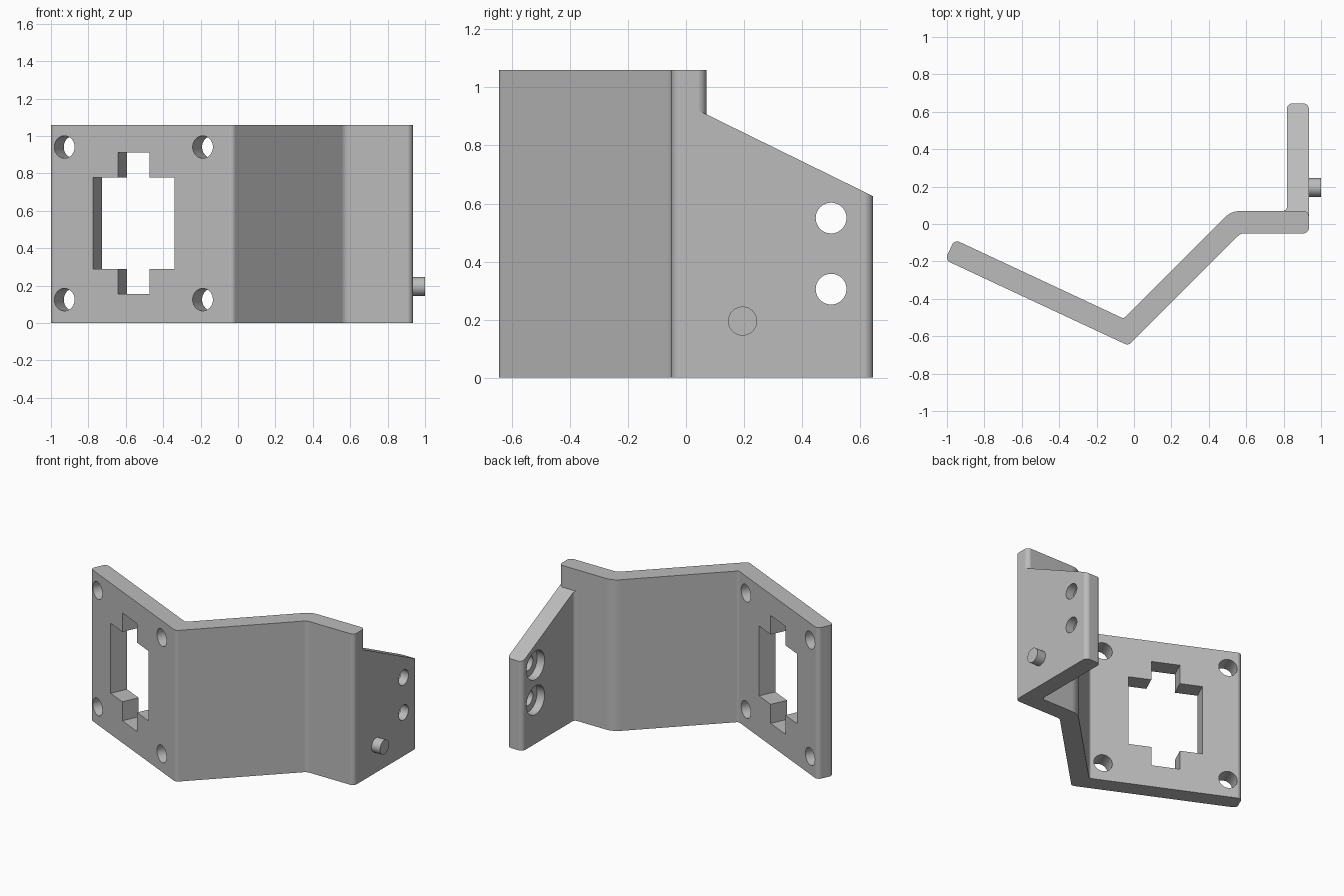
import bpy, bmesh
from math import radians, tan
from mathutils import Vector, Matrix

cube = bpy.data.objects.get("Cube")
if cube:
    bpy.data.objects.remove(cube, do_unlink=True)

HEIGHT, T = 1.06, 0.12
grey = bpy.data.materials.new("light grey")
grey.use_nodes = True
grey.diffuse_color = (0.5, 0.5, 0.5, 1)
grey.node_tree.nodes["Principled BSDF"].inputs["Base Color"].default_value = (0.5, 0.5, 0.5, 1)


def rounded(corners, steps=6):
    """Round each (x, y, radius) corner of a closed outline."""
    out = []
    for i, (x, y, r) in enumerate(corners):
        p = Vector((x, y))
        if r == 0:
            out.append(p)
            continue
        a = (Vector(corners[i - 1][:2]) - p).normalized()
        b = (Vector(corners[(i + 1) % len(corners)][:2]) - p).normalized()
        half = a.angle(b) / 2
        start, end = p + a * r / tan(half), p + b * r / tan(half)
        centre = p + (a + b).normalized() * (r * r + (start - p).length_squared) ** 0.5
        for k in range(steps + 1):
            d = start.lerp(end, k / steps) - centre
            out.append(centre + d.normalized() * r)
    return out


def make(name, bm):
    bmesh.ops.recalc_face_normals(bm, faces=bm.faces)
    mesh = bpy.data.meshes.new(name)
    bm.to_mesh(mesh)
    bm.free()
    mesh.materials.append(grey)
    ob = bpy.data.objects.new(name, mesh)
    bpy.context.collection.objects.link(ob)
    return ob


def prism(name, outline, bottom, top):
    """Extrude a plan outline; bottom gives the underside height at y."""
    bm = bmesh.new()
    low = [bm.verts.new((p.x, p.y, bottom(p.y))) for p in outline]
    high = [bm.verts.new((p.x, p.y, top)) for p in outline]
    bm.faces.new(low)
    bm.faces.new(high)
    n = len(low)
    for i in range(n):
        j = (i + 1) % n
        bm.faces.new((low[i], low[j], high[j], high[i]))
    return make(name, bm)


def cylinder_x(name, x0, x1, y, z, r):
    bm = bmesh.new()
    place = Matrix.Translation(((x0 + x1) / 2, y, z)) @ Matrix.Rotation(radians(90), 4, "Y")
    bmesh.ops.create_cone(bm, cap_ends=True, segments=48, radius1=r, radius2=r,
                          depth=x1 - x0, matrix=place)
    return make(name, bm)


# Bent sheet and side flange share one plan outline
bend = Vector((-0.03, -0.65))
along = Vector((0.906, -0.423))
across = Vector((0.423, 0.906))
tip = bend - along * 1.082
tip_back = tip + across * T
outline = rounded([
    (*tip, 0.03), (*bend, 0.03), (0.57, -0.05, 0.05), (0.935, -0.05, 0.03),
    (0.935, 0.645, 0.03), (0.817, 0.645, 0.03), (0.817, 0.07, 0.02),
    (0.52, 0.07, 0.12), (-0.055, -0.506, 0.02), (*tip_back, 0.03)])
bracket = prism("bracket", outline, lambda y: 0, HEIGHT)

cutters = []
# Sloped top of the flange
clear = [Vector(p) for p in ((0.65, 0.8), (0.65, 0.07))]
arc = rounded([(0.65, 0.07, 0), (0.935, 0.07, 0.03), (0.935, -0.2, 0)])[1:-1]
clear += arc + [Vector((1.1, 0.04)), Vector((1.1, 0.8))]
cutters.append(prism("flange_slope_cutter", clear,
                     lambda y: 0.91 - (y - 0.065) * 0.491, 1.3))

# Counterbored flange holes
for z in (0.55, 0.305):
    cutters.append(cylinder_x("flange_hole_cutter", 0.75, 1.1, 0.5, z, 0.053))
    cutters.append(cylinder_x("counterbore_cutter", 0.75, 0.875, 0.5, z, 0.1))

# Angled plate frame: local x along the plate, y through it, z up
mid = bend - along * 0.583
frame = Matrix.Translation((mid.x, mid.y, 0.533)) @ Matrix.Rotation(radians(-25), 4, "Z")

# Mounting holes at the plate corners
for sx in (-1, 1):
    for sz in (-1, 1):
        bm = bmesh.new()
        place = frame @ Matrix.Translation((sx * 0.408, T / 2, sz * 0.408)) @ Matrix.Rotation(radians(90), 4, "X")
        bmesh.ops.create_cone(bm, cap_ends=True, segments=48, radius1=0.06,
                              radius2=0.06, depth=0.3, matrix=place)
        cutters.append(make("mounting_hole_cutter", bm))

# Window with top and bottom notches
for w, h in ((0.482, 0.49), (0.187, 0.757)):
    bm = bmesh.new()
    size = Matrix.Diagonal((w, 0.3, h, 1))
    bmesh.ops.create_cube(bm, size=1, matrix=frame @ Matrix.Translation((0, T / 2, 0)) @ size)
    cutters.append(make("window_cutter", bm))

# Apply the cuts
for c in cutters:
    mod = bracket.modifiers.new("cut", "BOOLEAN")
    mod.operation, mod.solver, mod.object = "DIFFERENCE", "EXACT", c
graph = bpy.context.evaluated_depsgraph_get()
cut_mesh = bpy.data.meshes.new_from_object(bracket.evaluated_get(graph))
bracket.modifiers.clear()
bracket.data = cut_mesh
for c in cutters:
    bpy.data.objects.remove(c, do_unlink=True)

# Locating pin on the flange
pin = cylinder_x("locating_pin", 0.92, 1.0, 0.195, 0.195, 0.05)

# Smooth the rounds, keep the edges crisp
for ob in (bracket, pin):
    bpy.ops.object.select_all(action="DESELECT")
    ob.select_set(True)
    bpy.context.view_layer.objects.active = ob
    bpy.ops.object.shade_smooth_by_angle(angle=radians(30))
    weighted = ob.modifiers.new("weighted_normals", "WEIGHTED_NORMAL")
    weighted.keep_sharp = True
